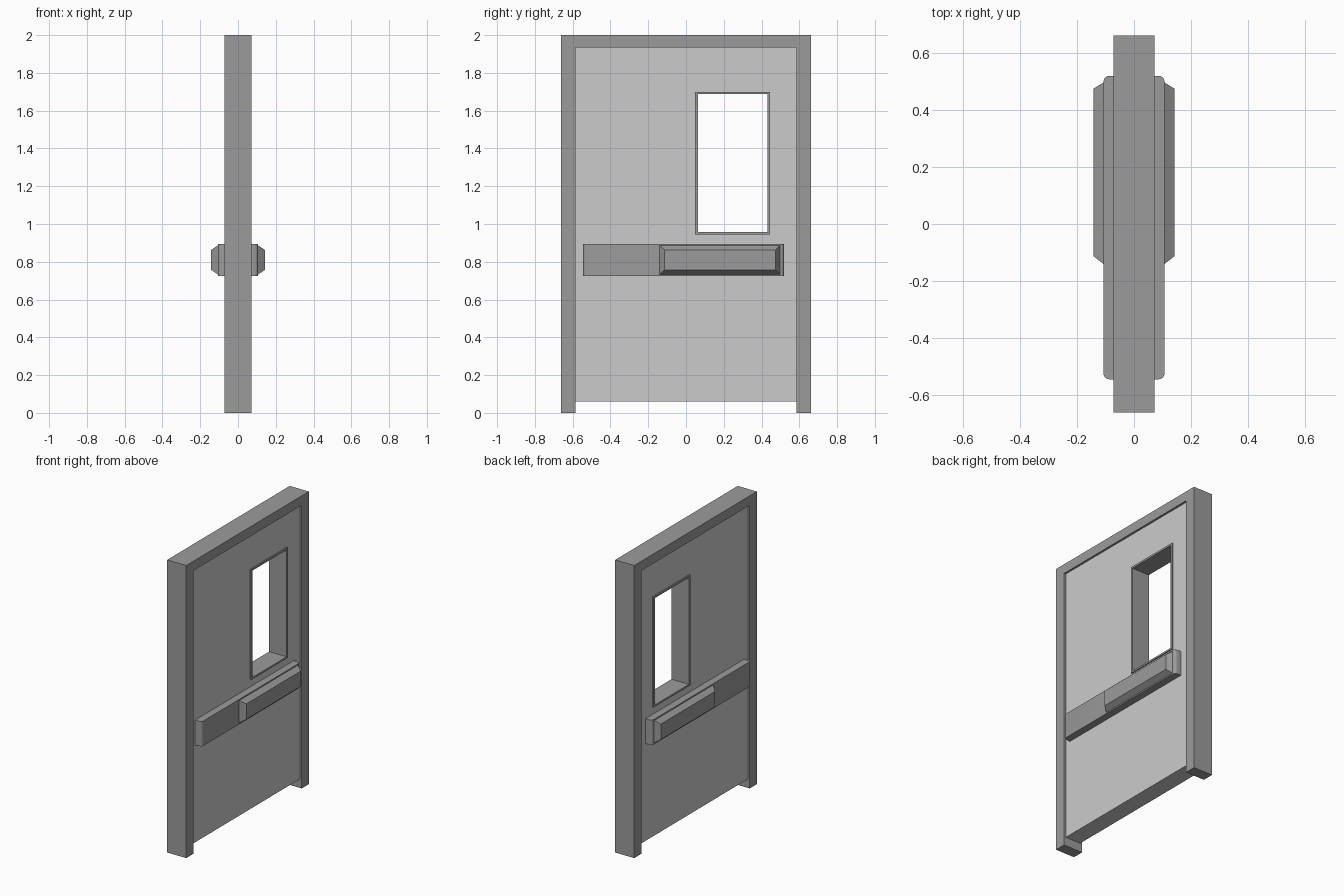
import bpy, bmesh, math

if "Cube" in bpy.data.objects:
    bpy.data.objects.remove(bpy.data.objects["Cube"])


def grey(name, value):
    mat = bpy.data.materials.new(name)
    mat.diffuse_color = (value, value, value, 1)
    mat.use_nodes = True
    mat.node_tree.nodes["Principled BSDF"].inputs["Base Color"].default_value = mat.diffuse_color
    return mat


DARK = grey("dark_grey", 0.33)
MID = grey("mid_grey", 0.63)


def make_object(name, verts, faces, mat=DARK, mirrored=False):
    mesh = bpy.data.meshes.new(name)
    mesh.from_pydata(verts, [], faces)
    mesh.materials.append(mat)
    bm = bmesh.new()
    bm.from_mesh(mesh)
    bmesh.ops.recalc_face_normals(bm, faces=bm.faces)
    bm.to_mesh(mesh)
    bm.free()
    ob = bpy.data.objects.new(name, mesh)
    bpy.context.collection.objects.link(ob)
    if mirrored:
        mod = ob.modifiers.new("both_sides", 'MIRROR')
        mod.use_axis[0] = True
        mod.use_mirror_merge = False
    return ob


def rect(x, y0, y1, z0, z1):
    return [(x, y0, z0), (x, y1, z0), (x, y1, z1), (x, y0, z1)]


def bridge(a, b, n):
    return [(a + i, a + (i + 1) % n, b + (i + 1) % n, b + i) for i in range(n)]


def pierced_slab(name, outer, inner, half, mat=DARK):
    """Slab of thickness 2*half with a rectangular opening."""
    verts = (rect(half, *outer) + rect(half, *inner)
             + rect(-half, *inner) + rect(-half, *outer))
    faces = bridge(0, 4, 4) + bridge(4, 8, 4) + bridge(8, 12, 4) + bridge(12, 0, 4)
    return make_object(name, verts, faces, mat)


def prism(name, outline, place, a, b, mirrored=False):
    """Extrude a 2D outline between two levels."""
    n = len(outline)
    verts = [place(u, v, a) for u, v in outline] + [place(u, v, b) for u, v in outline]
    faces = [tuple(range(n)), tuple(range(n, 2 * n))] + bridge(0, n, n)
    return make_object(name, verts, faces, mirrored=mirrored)


# Door frame: two jambs and a head as one arch
arch = [(-0.662, 0), (-0.585, 0), (-0.585, 1.935), (0.585, 1.935),
        (0.585, 0), (0.662, 0), (0.662, 2), (-0.662, 2)]
prism("door_frame", arch, lambda u, v, w: (w, u, v), -0.072, 0.072)

# Door leaf with window opening, and the raised window trim
opening = (0.063, 0.431, 0.957, 1.687)
trim_outer = (0.048, 0.444, 0.945, 1.70)
pierced_slab("door_panel", (-0.585, 0.585, 0.06, 1.935), trim_outer, 0.058, MID)
pierced_slab("window_trim", trim_outer, opening, 0.066)

# Latch bar housing with rounded outer corners, on both sides
x0, x1, y0, y1, r = 0.058, 0.107, -0.545, 0.52, 0.02
profile = [(x0, y0)]
for cy, start in ((y0 + r, -90), (y1 - r, 0)):
    for i in range(5):
        t = math.radians(start + i * 22.5)
        profile.append((x1 - r + r * math.cos(t), cy + r * math.sin(t)))
profile.append((x0, y1))
bar = prism("push_bar_housing", profile, lambda u, v, w: (u, v, w), 0.725, 0.895, True)

# Push pad with sloping sides, on both sides
pad = rect(x1 - 0.002, -0.142, 0.498, 0.732, 0.888) + rect(0.142, -0.113, 0.475, 0.757, 0.863)
make_object("push_pad", pad, [(0, 1, 2, 3), (4, 5, 6, 7)] + bridge(0, 4, 4), mirrored=True)

# Smooth the rounded housing corners only
bpy.context.view_layer.objects.active = bar
bar.select_set(True)
bpy.ops.object.shade_smooth_by_angle(angle=math.radians(30))
